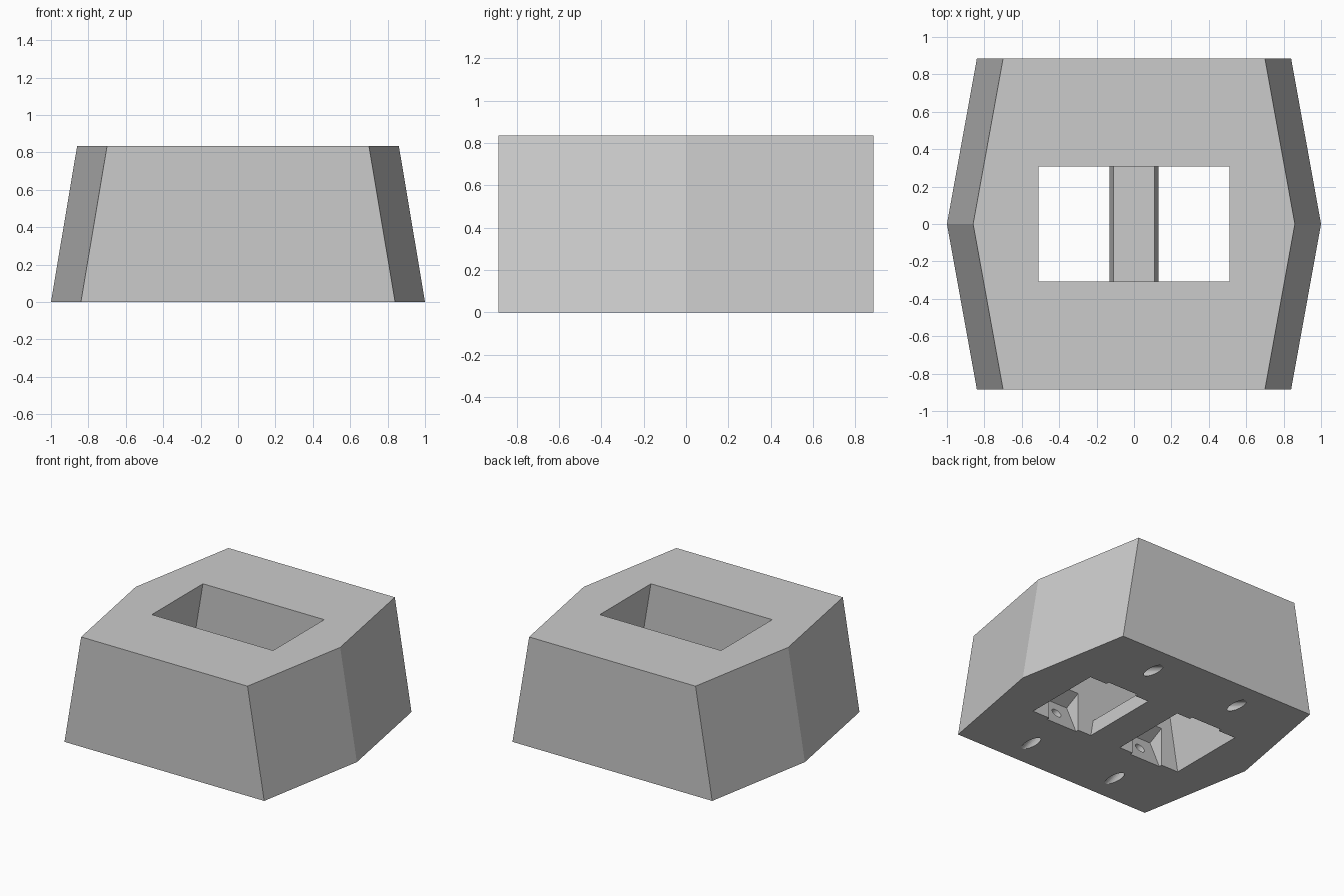
import bpy, bmesh, math
from mathutils import Vector

if "Cube" in bpy.data.objects:
    bpy.data.objects.remove(bpy.data.objects["Cube"])


def loft(name, loop_a, loop_b):
    """Closed solid between two matching loops of points."""
    bm = bmesh.new()
    a = [bm.verts.new(p) for p in loop_a]
    b = [bm.verts.new(p) for p in loop_b]
    bm.faces.new(a)
    bm.faces.new(b)
    n = len(a)
    for i in range(n):
        j = (i + 1) % n
        bm.faces.new((a[i], a[j], b[j], b[i]))
    bmesh.ops.recalc_face_normals(bm, faces=bm.faces)
    mesh = bpy.data.meshes.new(name)
    bm.to_mesh(mesh)
    bm.free()
    ob = bpy.data.objects.new(name, mesh)
    bpy.context.collection.objects.link(ob)
    return ob


def cut(target, cutter):
    mod = target.modifiers.new(cutter.name, 'BOOLEAN')
    mod.operation = 'DIFFERENCE'
    mod.solver = 'EXACT'
    mod.object = cutter
    bpy.context.view_layer.objects.active = target
    bpy.ops.object.modifier_apply(modifier=mod.name)
    bpy.data.objects.remove(cutter)


H = 0.835      # block height
D = 0.885      # half depth
SLOPE = 0.14 / H


# Tapered six-sided block
def hexagon(shrink, z):
    m, e = 1 - shrink, 0.84 - shrink
    return [(m, 0, z), (e, D, z), (-e, D, z), (-m, 0, z), (-e, -D, z), (e, -D, z)]


block = loft("socket_block", hexagon(0, 0), hexagon(0.14, H))

# Through pocket with sloped ends, leaving a low cross bar at the bottom
half = [(0.11, 0.125), (0.13 + 0.1 * SLOPE, -0.1),
        (0.65 + 0.1 * SLOPE, -0.1), (0.51 - 0.1 * SLOPE, H + 0.1)]
profile = half + [(-x, z) for x, z in reversed(half)]
cut(block, loft("pocket_cutter",
                [(x, -0.307, z) for x, z in profile],
                [(x, 0.307, z) for x, z in profile]))

# Angled screw recesses in the long pocket walls, with slanted screw holes
recess = [(0.318, 0.0), (0.43, 0.23), (0.28, 0.305), (0.25, 0.0)]
ANGLE = math.radians(24)
for sx in (-1, 1):
    for sy in (-1, 1):
        cx = sx * 0.375
        low = [(y, z - 0.03 if z == 0 else z) for y, z in recess]
        cut(block, loft("recess_cutter",
                        [(cx - 0.13, sy * y, z) for y, z in low],
                        [(cx + 0.13, sy * y, z) for y, z in low]))
        axis = Vector((0, sy * math.cos(ANGLE), -math.sin(ANGLE)))
        up = axis.cross(Vector((1, 0, 0)))
        seat = Vector((cx, sy * 0.375, 0.125))
        ring = [Vector((math.cos(t), 0, 0)) * 0.038 + up * 0.038 * math.sin(t)
                for t in (2 * math.pi * i / 24 for i in range(24))]
        cut(block, loft("screw_hole_cutter",
                        [seat - axis * 0.05 + r for r in ring],
                        [seat + axis * 0.5 + r for r in ring]))
